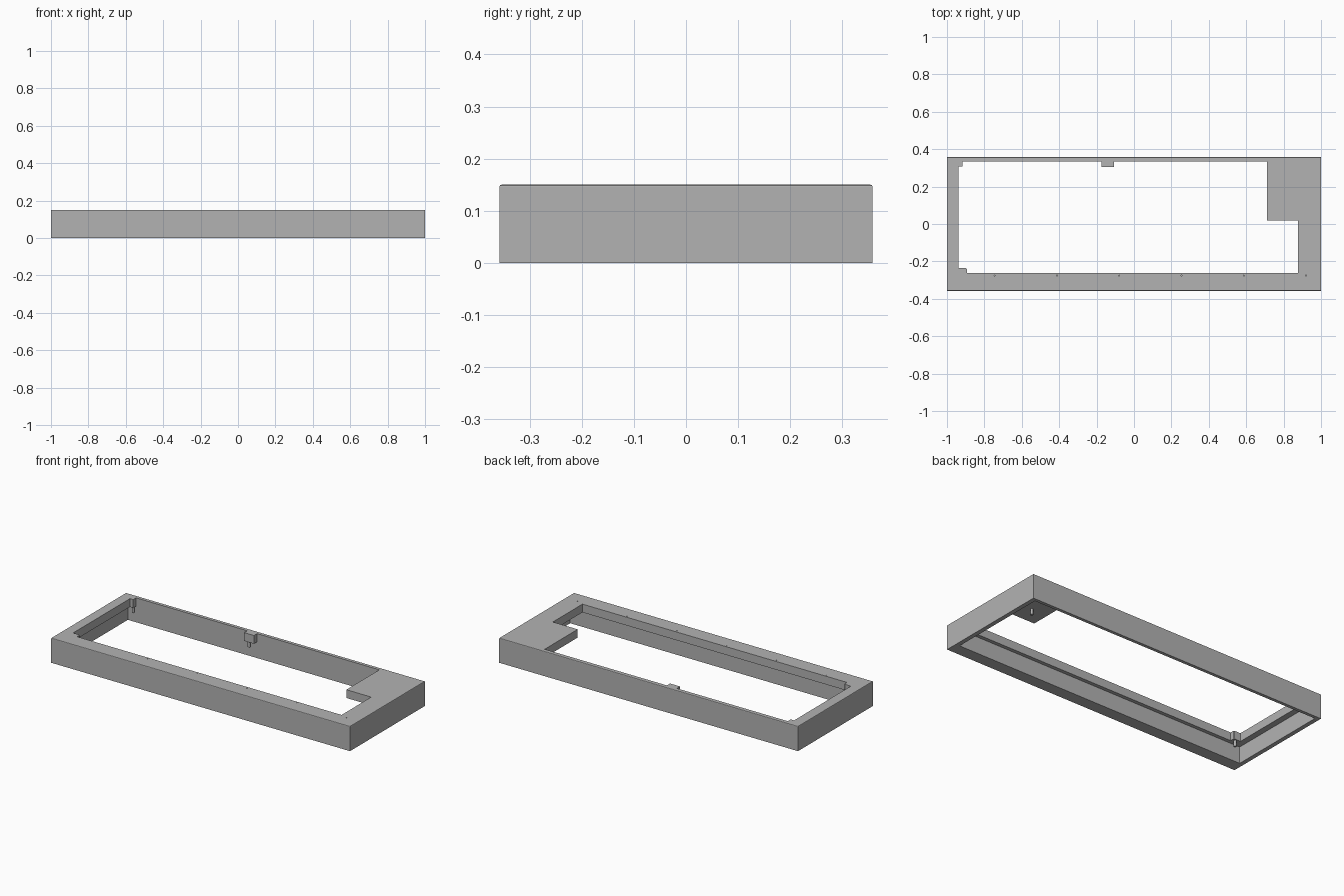
import bpy, bmesh, math

if "Cube" in bpy.data.objects:
    bpy.data.objects.remove(bpy.data.objects["Cube"])

grey = bpy.data.materials.new("light_grey")
grey.diffuse_color = (0.45, 0.45, 0.45, 1)
grey.use_nodes = True
grey.node_tree.nodes["Principled BSDF"].inputs["Base Color"].default_value = grey.diffuse_color


def prism(name, points, z0, z1):
    """Extrude a flat outline from z0 to z1."""
    bm = bmesh.new()
    face = bm.faces.new([bm.verts.new((x, y, z0)) for x, y in points])
    new = bmesh.ops.extrude_face_region(bm, geom=[face])["geom"]
    bmesh.ops.translate(bm, vec=(0, 0, z1 - z0),
                        verts=[v for v in new if isinstance(v, bmesh.types.BMVert)])
    bmesh.ops.recalc_face_normals(bm, faces=bm.faces)
    mesh = bpy.data.meshes.new(name)
    bm.to_mesh(mesh)
    bm.free()
    obj = bpy.data.objects.new(name, mesh)
    bpy.context.collection.objects.link(obj)
    mesh.materials.append(grey)
    return obj


def rect(x0, x1, y0, y1):
    return [(x0, y0), (x1, y0), (x1, y1), (x0, y1)]


def disc(x, y, r, n):
    return [(x + r * math.cos(2 * math.pi * i / n),
             y + r * math.sin(2 * math.pi * i / n)) for i in range(n)]


def apply(obj, mod):
    bpy.context.view_layer.objects.active = obj
    bpy.ops.object.modifier_apply(modifier=mod.name)


def cut(obj, cutter):
    cutter.hide_render = True
    mod = obj.modifiers.new("cut", 'BOOLEAN')
    mod.operation, mod.solver, mod.object = 'DIFFERENCE', 'EXACT', cutter
    apply(obj, mod)
    bpy.data.objects.remove(cutter)


# Outer shell, with softened top edges
shell = prism("case_shell", rect(-1, 1, -0.358, 0.358), 0, 0.15)
bm = bmesh.new()
bm.from_mesh(shell.data)
top_edges = [e for e in bm.edges if all(v.co.z > 0.1 for v in e.verts)]
bmesh.ops.bevel(bm, geom=top_edges, offset=0.004, segments=2, profile=0.5, affect='EDGES')
bm.to_mesh(shell.data)
bm.free()

# Hollow underside: thin side and back walls, thick front wall
cut(shell, prism("cavity", rect(-0.974, 0.974, -0.285, 0.339), -0.1, 0.10))

# Top opening, leaving a corner block and three bosses
opening = [(-0.893, -0.263), (0.877, -0.263), (0.877, 0.02), (0.711, 0.02),
           (0.711, 0.335), (-0.107, 0.335), (-0.107, 0.305), (-0.173, 0.305),
           (-0.173, 0.335), (-0.916, 0.335), (-0.916, 0.307), (-0.938, 0.307),
           (-0.938, -0.236), (-0.898, -0.236), (-0.893, -0.241)]
cut(shell, prism("opening", opening, 0.09, 0.2))

# Cable port through the back wall, with clipped corners
c = 0.008
x0, x1, z0, z1 = 0.785, 0.864, 0.018, 0.11
port = prism("port", [(x0 + c, z0), (x1 - c, z0), (x1, z0 + c), (x1, z1 - c),
                      (x1 - c, z1), (x0 + c, z1), (x0, z1 - c), (x0, z0 + c)], -0.4, -0.33)
for v in port.data.vertices:
    v.co = (v.co.x, -v.co.z, v.co.y)
port.data.flip_normals()
cut(shell, port)

# Row of pinholes along the front of the rim
for i in range(6):
    cut(shell, prism("pinhole", disc(-0.745 + i * 0.333, -0.276, 0.003, 8), 0.14, 0.2))

# Locating posts under the bosses and corner block
for name, x, y in (("back_left_post", -0.926, 0.321), ("back_middle_post", -0.15, 0.32),
                   ("front_left_post", -0.913, -0.25), ("corner_block_post", 0.82, 0.13)):
    post = prism(name, disc(x, y, 0.008, 16), 0.065, 0.102)
    post.select_set(True)
    bpy.context.view_layer.objects.active = post
    bpy.ops.object.shade_smooth_by_angle()
    post.select_set(False)
